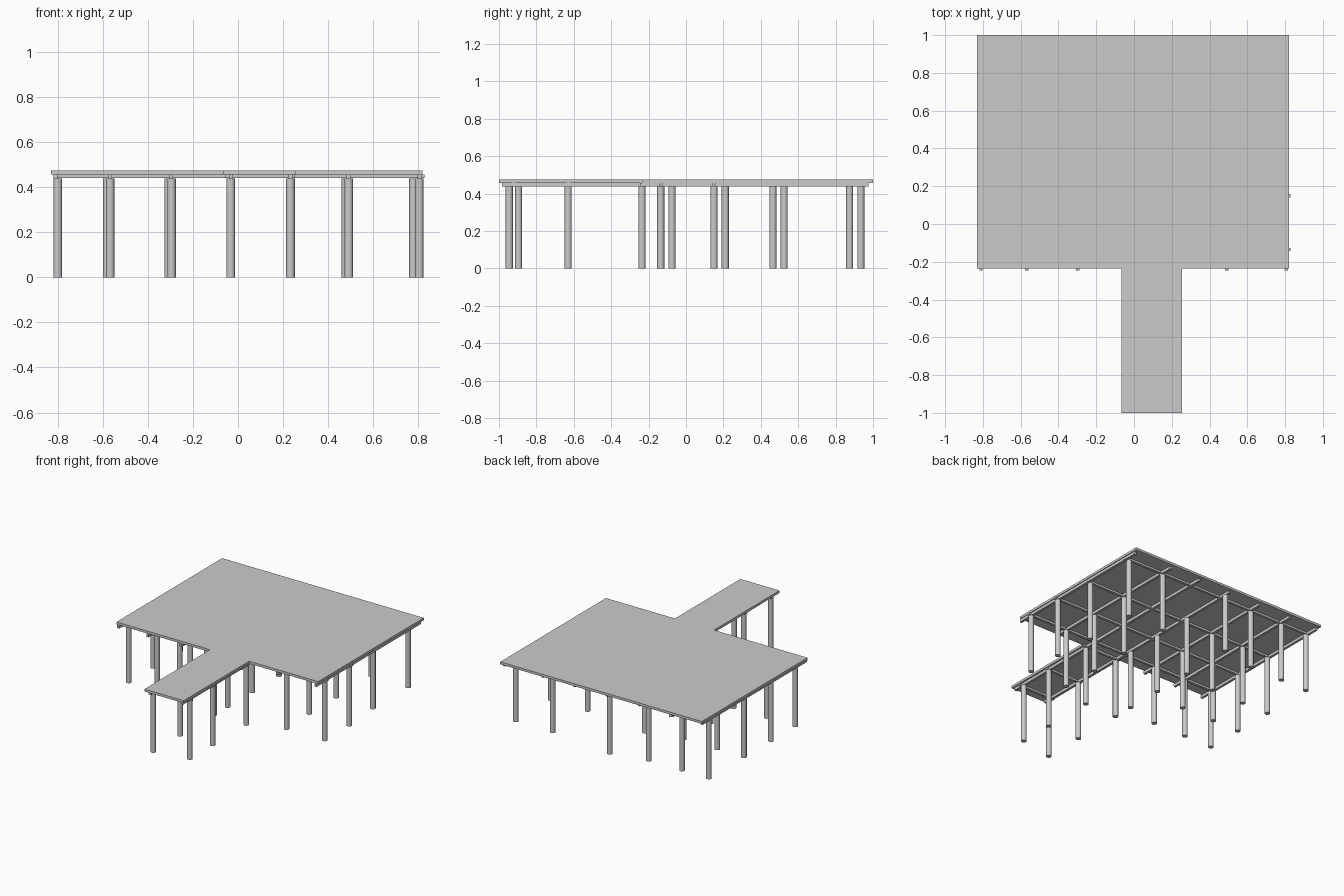
import bpy

if "Cube" in bpy.data.objects:
    bpy.data.objects.remove(bpy.data.objects["Cube"])

DECK_BOTTOM, DECK_TOP = 0.457, 0.475
BEAM_BOTTOM = 0.437
PILE_R = 0.019


def box(name, x0, x1, y0, y1, z0, z1):
    bpy.ops.mesh.primitive_cube_add(size=1, location=((x0 + x1) / 2, (y0 + y1) / 2, (z0 + z1) / 2))
    ob = bpy.context.object
    ob.name = name
    ob.scale = (x1 - x0, y1 - y0, z1 - z0)
    bpy.ops.object.transform_apply(location=False, rotation=False, scale=True)
    return ob


def pile(name, x, y):
    bpy.ops.mesh.primitive_cylinder_add(vertices=16, radius=PILE_R, depth=BEAM_BOTTOM + 0.001,
                                        location=(x, y, (BEAM_BOTTOM + 0.001) / 2))
    bpy.context.object.name = name
    bpy.ops.object.shade_smooth_by_angle()


# T-shaped deck slab, extruded from its outline
outline = [(-0.83, 1), (-0.83, -0.235), (-0.065, -0.235), (-0.065, -1),
           (0.255, -1), (0.255, -0.235), (0.82, -0.235), (0.82, 1)]
n = len(outline)
verts = [(x, y, z) for z in (DECK_BOTTOM, DECK_TOP) for x, y in outline]
faces = [tuple(reversed(range(n))), tuple(range(n, 2 * n))]
faces += [(i, (i + 1) % n, n + (i + 1) % n, n + i) for i in range(n)]
mesh = bpy.data.meshes.new("deck")
mesh.from_pydata(verts, [], faces)
bpy.context.collection.objects.link(bpy.data.objects.new("deck", mesh))

# Piles under the platform; the column in line with the walkway is set back
rows = (-0.135, 0.15, 0.465, 0.875)
for i, x in enumerate((-0.80, -0.575, -0.302, -0.032, 0.485, 0.792)):
    for j, y in enumerate(rows):
        dy = 0.06 if i == 3 else 0
        dx = (0.013 if j < 2 else -0.013) if i == 5 else (0.007 if j == 0 else -0.006) if i in (1, 2, 4) else 0
        pile(f"platform_pile_{i}_{j}", x + dx, y + dy)

# Piles under the walkway
for side, x, end in (("left", -0.032, -0.945), ("right", 0.233, -0.895)):
    for j, y in enumerate((end, -0.63, -0.235)):
        pile(f"walkway_pile_{side}_{j}", x, y)

# Bearers running front to back
for i, x in enumerate((-0.81, -0.568, -0.298, 0.49, 0.805)):
    box(f"platform_bearer_{i}", x - 0.009, x + 0.009, -0.245, 0.975, BEAM_BOTTOM, DECK_BOTTOM)
for side, x in (("left", -0.032), ("right", 0.233)):
    box(f"walkway_bearer_{side}", x - 0.009, x + 0.009, -0.985, 0.975, BEAM_BOTTOM, DECK_BOTTOM)

# Cross joists over the pile rows
for j, y in enumerate(rows):
    x1 = 0.828 if j < 2 else 0.815
    box(f"platform_joist_{j}", -0.82, x1, y - 0.009, y + 0.009, 0.442, DECK_BOTTOM)
for j, y in enumerate((-0.92, -0.63, -0.225)):
    box(f"walkway_joist_{j}", -0.055, 0.25, y - 0.009, y + 0.009, 0.442, DECK_BOTTOM)
